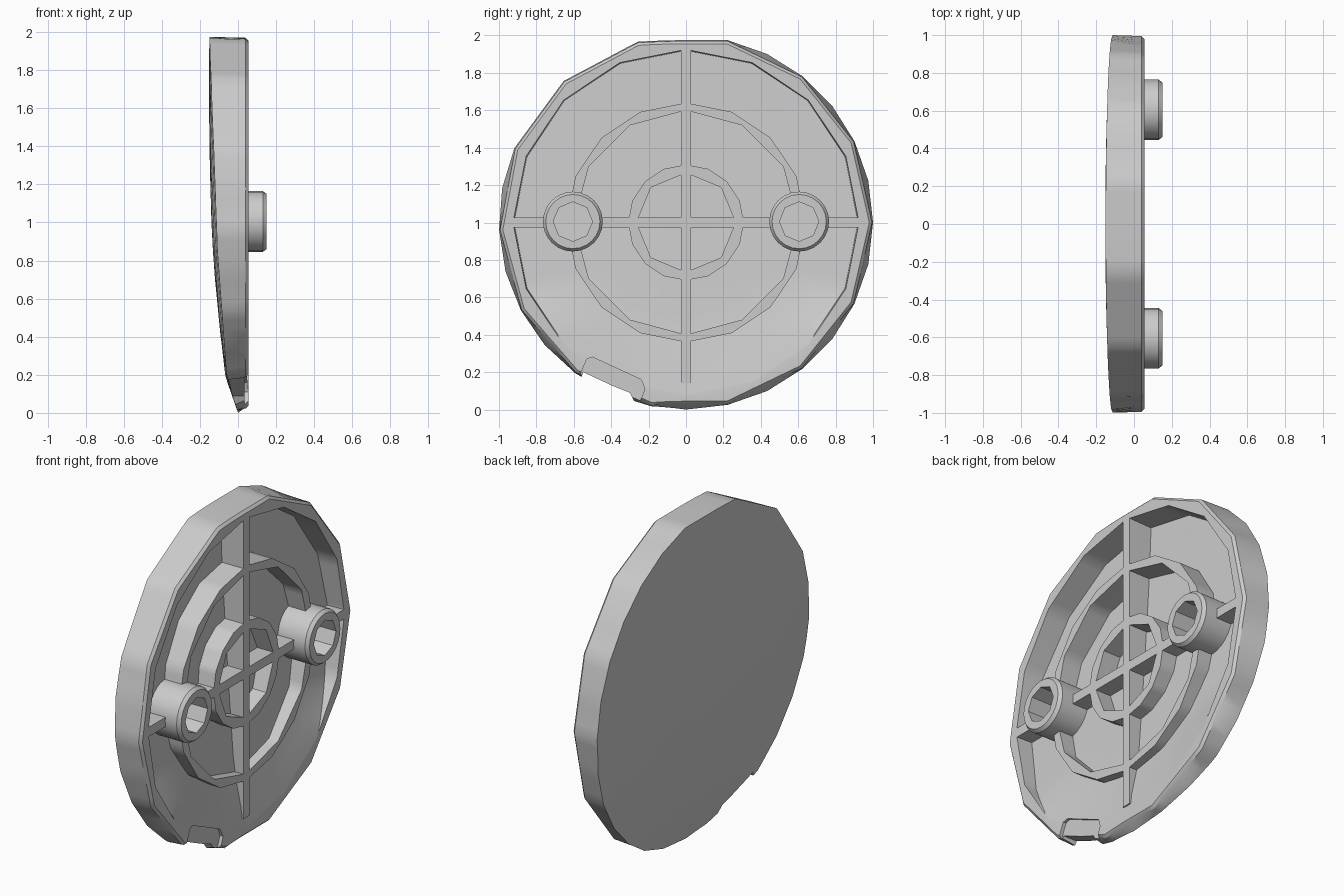
import bpy, bmesh
from math import sin, cos, pi, hypot, radians

if "Cube" in bpy.data.objects:
    bpy.data.objects.remove(bpy.data.objects["Cube"], do_unlink=True)

grey = bpy.data.materials.new("plain_grey")
grey.use_nodes = True
grey.diffuse_color = (0.6, 0.6, 0.6, 1)
grey.node_tree.nodes["Principled BSDF"].inputs["Base Color"].default_value = (0.6, 0.6, 0.6, 1)

FRONT = 0.055   # height of lip, rings and ribs along x
MID = 1.0       # disc centre height


def interp(z, table):
    for (a, va), (b, vb) in zip(table, table[1:]):
        if z <= b:
            return va + (vb - va) * max(0, z - a) / (b - a)
    return table[-1][1]


def back_x(y, z):
    """Slightly domed outer skin that tapers toward the bottom."""
    edge = interp(z, [(0, 0), (0.2, -0.06), (0.85, -0.108), (1.4, -0.128), (2, -0.15)])
    return edge - 0.026 * max(0, 1 - y * y - (z - MID) ** 2)


def floor_x(y, z):
    """Cavity floor, which runs out into the lip at the bottom."""
    base = interp(z, [(0, 0.03), (0.4, -0.005), (1, -0.048), (1.6, -0.085), (2, -0.1)])
    lift = min(1, max(0, (0.65 - z) / 0.25)) * min(1, max(0, (hypot(y, z - MID) - 0.6) / 0.3))
    return base + (FRONT - 0.001 - base) * lift


def root_x(y, z):
    """Depth at which walls are buried inside the skin."""
    return back_x(y, z) + 0.015


def poly_radius(a, r, n):
    """Radius at angle a of a regular n-sided outline."""
    step = 2 * pi / n
    return r * cos(step / 2) / cos((a + 1e-6) % step - step / 2)


def finish(name, bm):
    bmesh.ops.recalc_face_normals(bm, faces=bm.faces)
    mesh = bpy.data.meshes.new(name)
    bm.to_mesh(mesh)
    bm.free()
    mesh.materials.append(grey)
    ob = bpy.data.objects.new(name, mesh)
    bpy.context.collection.objects.link(ob)
    return ob


def smooth(ob):
    bpy.ops.object.select_all(action='DESELECT')
    bpy.context.view_layer.objects.active = ob
    ob.select_set(True)
    bpy.ops.object.shade_smooth_by_angle(angle=radians(32))


def skin_loops(bm, loops, wrap=False):
    pairs = list(zip(loops, loops[1:])) + ([(loops[-1], loops[0])] if wrap else [])
    for a, b in pairs:
        n = len(a)
        for i in range(n):
            j = (i + 1) % n
            bm.faces.new((a[i], a[j], b[j], b[i]))


def build_dish():
    bm = bmesh.new()
    count = 112

    def loop(r, depth, sides):
        vs = []
        for i in range(count):
            a = 2 * pi * i / count
            # The rear outline has extra corners except along the upper front
            k = poly_radius(a, r, 14 if sides == 28 and 1.34 < a < 2.7 else sides)
            if sides != 16:
                a += 0.04 * min(1, max(0, -4 * cos(a)))
            y, z = k * cos(a), MID + k * sin(a)
            vs.append(bm.verts.new((depth(y, z) if callable(depth) else depth, y, z)))
        return vs

    loops = [loop(r, back_x, 28) for r in (0.3, 0.6, 0.85, 1.0)]
    loops += [loop(0.995, 0.04, 14), loop(0.98, FRONT, 14), loop(0.925, FRONT, 16)]
    loops += [loop(r, floor_x, 16) for r in (0.92, 0.8, 0.65, 0.5, 0.25)]
    skin_loops(bm, loops)
    for ring, depth in ((loops[0], back_x), (loops[-1], floor_x)):
        c = bm.verts.new((depth(0, MID), 0, MID))
        for i in range(count):
            bm.faces.new((ring[i], ring[(i + 1) % count], c))
    return finish("dish", bm)


def cut_prism(target, outline, x0, x1):
    """Remove a prism with the given y, z outline."""
    bm = bmesh.new()
    ends = [[bm.verts.new((x, y, z)) for y, z in outline] for x in (x0, x1)]
    skin_loops(bm, ends)
    for e in ends:
        bm.faces.new(e)
    cutter = finish("notch_cutter", bm)
    cutter.hide_render = True
    mod = target.modifiers.new("notch", 'BOOLEAN')
    mod.operation, mod.solver, mod.object = 'DIFFERENCE', 'EXACT', cutter
    bpy.context.view_layer.objects.active = target
    bpy.ops.object.modifier_apply(modifier=mod.name)
    bpy.data.objects.remove(cutter, do_unlink=True)


def build_ring(name, outer, n_out, inner, n_in, gap=0):
    """Ring wall, optionally open where the bosses stand."""
    bm = bmesh.new()
    sections = []
    for i in range(96):
        a = 2 * pi * i / 96
        ro, ri = poly_radius(a, outer, n_out), poly_radius(a, inner, n_in)
        sec = []
        for r, top in ((ro, False), (ro, True), (ri, True), (ri, False)):
            y, z = r * cos(a), MID + r * sin(a)
            sec.append(bm.verts.new((FRONT if top else root_x(y, z), y, z)))
        sections.append(sec)
    for i in range(96):
        if abs(sin(2 * pi * (i + 0.5) / 96)) > sin(radians(gap)):
            skin_loops(bm, [sections[i], sections[(i + 1) % 96]])
    smooth(finish(name, bm))


def build_rib(name, start, end, upright):
    """Straight rib whose root follows the curved skin."""
    bm = bmesh.new()
    sections = []
    for i in range(25):
        t = start + (end - start) * i / 24
        sec = []
        for w, top in ((-0.028, 0), (-0.028, 1), (0.028, 1), (0.028, 0)):
            y, z = (w, MID + t) if upright else (t, MID + w)
            sec.append(bm.verts.new((FRONT if top else root_x(y, z), y, z)))
        sections.append(sec)
    skin_loops(bm, sections)
    bm.faces.new(sections[0])
    bm.faces.new(sections[-1])
    finish(name, bm)


def build_boss(name, cy):
    """Chamfered round boss with an eight-sided socket."""
    bm = bmesh.new()
    loops = []
    for r, n, x in ((0.16, 24, None), (0.16, 24, 0.13), (0.145, 24, 0.15),
                    (0.105, 8, 0.15), (0.105, 8, None)):
        loop = []
        for i in range(48):
            a = 2 * pi * i / 48
            k = poly_radius(a, r, n)
            y, z = cy + k * cos(a), MID + 0.005 + k * sin(a)
            loop.append(bm.verts.new((root_x(y, z) if x is None else x, y, z)))
        loops.append(loop)
    skin_loops(bm, loops, wrap=True)
    smooth(finish(name, bm))


# Dish with the broken notch in its lower edge
dish = build_dish()
cut_prism(dish, [(-0.55, 0.2), (-0.4, 0.13), (-0.3, 0.09), (-0.27, 0.03),
                 (-0.3, -0.1), (-0.7, -0.1), (-0.56, 0.17)], -0.3, 0.3)
cut_prism(dish, [(-0.53, 0.27), (-0.5, 0.28), (-0.24, 0.16), (-0.22, 0.11),
                 (-0.3, -0.1), (-0.7, -0.1), (-0.56, 0.2)], 0.035, 0.3)
smooth(dish)

# Concentric walls
build_ring("outer_ring", 0.64, 16, 0.6, 12, gap=11.25)
build_ring("inner_ring", 0.31, 16, 0.265, 8)

# Crossing ribs
build_rib("upright_rib", -0.86, 0.94, True)
build_rib("middle_rib", -0.48, 0.48, False)

# Bosses, each tied to the lip by a short rib
for place, s in (("front", -1), ("rear", 1)):
    build_rib(f"{place}_side_rib", s * 0.74, s * 0.94, False)
    build_boss(f"{place}_boss", s * 0.605)
